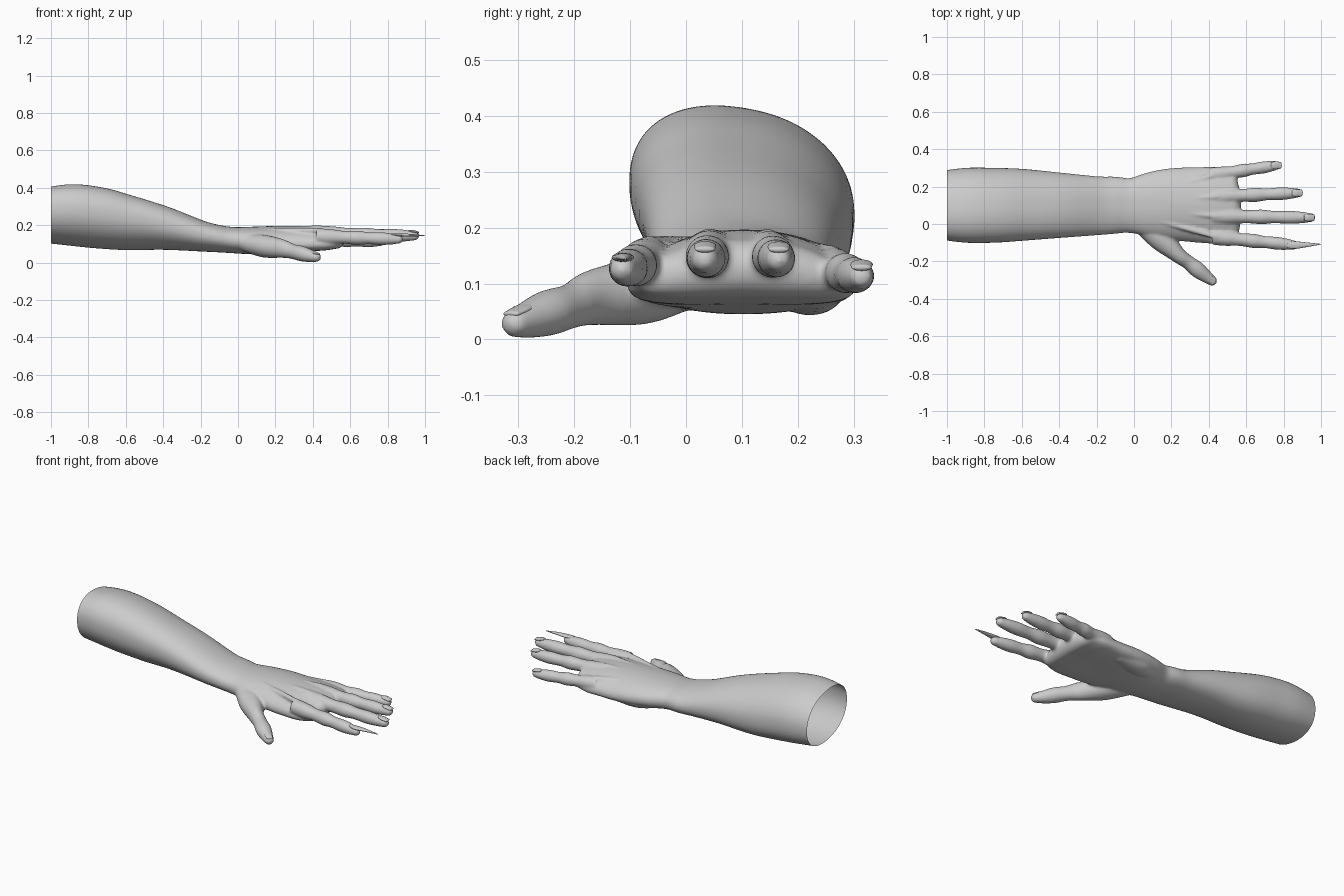
import bpy, bmesh, math
from mathutils import Vector

cube = bpy.data.objects.get("Cube")
if cube:
    bpy.data.objects.remove(cube, do_unlink=True)

skin = bpy.data.materials.new("plain_grey")
skin.use_nodes = True
GREY = (0.6, 0.6, 0.6, 1)
skin.diffuse_color = GREY
skin.node_tree.nodes["Principled BSDF"].inputs["Base Color"].default_value = GREY


def spline(points, steps=6):
    """Catmull-Rom resampling of rings (x, y, z, half width, half height)."""
    pts = [Vector(p) for p in points]
    out = []
    for i in range(len(pts) - 1):
        a, b, c, d = pts[max(i - 1, 0)], pts[i], pts[i + 1], pts[min(i + 2, len(pts) - 1)]
        for s in range(steps):
            t = s / steps
            out.append(b + (c - a) * (t / 2) + (a * 2 - b * 5 + c * 4 - d) * (t * t / 2)
                       + (b * 3 - a - c * 3 + d) * (t ** 3 / 2))
    return out + [pts[-1]]


def loft(bm, points, power=2, bend=None, sides=32):
    """Closed tube through rings, with a rounded far end."""
    rings = spline(points)
    centres = [Vector(r[:3]) for r in rings]
    frames = []
    for i, c in enumerate(centres):
        ahead = (centres[min(i + 1, len(rings) - 1)] - centres[max(i - 1, 0)]).normalized()
        side = Vector((0, 0, 1)).cross(ahead).normalized()
        frames.append((c, side, ahead.cross(side), rings[i][3], rings[i][4]))
    c, side, up, w, h = frames[-1]
    ahead = side.cross(up)
    for k in range(1, 6):
        ang = k * math.pi / 11
        frames.append((c + ahead * h * math.sin(ang), side, up, w * math.cos(ang), h * math.cos(ang)))
    loops = []
    for c, side, up, w, h in frames:
        loop = []
        for k in range(sides):
            ang = math.tau * k / sides
            u, v = [math.copysign(abs(f) ** (2 / power), f) for f in (math.cos(ang), math.sin(ang))]
            co = c + side * u * w + up * v * h
            if bend:
                co.z += bend(co.x, co.y - c.y)
            loop.append(bm.verts.new(co))
        loops.append(loop)
    for lo, hi in zip(loops, loops[1:]):
        for k in range(sides):
            n = (k + 1) % sides
            bm.faces.new((lo[k], lo[n], hi[n], hi[k]))
    bm.faces.new(loops[0][::-1])
    bm.faces.new(loops[-1])


def make_object(name, bm):
    bmesh.ops.recalc_face_normals(bm, faces=bm.faces)
    mesh = bpy.data.meshes.new(name)
    bm.to_mesh(mesh)
    bm.free()
    mesh.materials.append(skin)
    mesh.shade_smooth()
    obj = bpy.data.objects.new(name, mesh)
    bpy.context.collection.objects.link(obj)
    return obj


def arm_bend(x, dy):
    """Roll the forearm a little and arch the back of the hand."""
    hand = min(max(x / 0.3, 0), 1)
    roll = min(max(-x / 0.5, 0), 1)
    return -0.7 * hand * dy * dy - 0.15 * roll * dy


# Forearm and palm: x, low y, high y, low z, high z
ARM = [(-1.06, -.08, .28, .11, .39), (-.9, -.1, .3, .095, .415), (-.75, -.1, .3, .08, .4),
       (-.6, -.09, .295, .07, .36), (-.4, -.075, .275, .07, .3), (-.2, -.06, .255, .06, .225),
       (-.1, -.052, .253, .055, .2), (-.02, -.048, .245, .05, .19), (.08, -.07, .275, .045, .192),
       (.2, -.085, .298, .05, .196), (.35, -.1, .304, .06, .196), (.45, -.105, .305, .065, .19),
       (.52, -.09, .295, .075, .18)]
body = bmesh.new()
loft(body, [(x, (a + b) / 2, (c + d) / 2, (b - a) / 2, (d - c) / 2) for x, a, b, c, d in ARM],
     2.2, arm_bend, 48)

# Fingers: knuckle, tip, radius
FINGERS = {
    "index": ((.42, -.068, .14), (.86, -.113, .125), .039),
    "middle": ((.42, .042, .153), (.945, .034, .143), .04),
    "ring": ((.42, .146, .153), (.88, .166, .143), .039),
    "pinky": ((.4, .258, .125), (.768, .314, .112), .037),
}
SWELL = [(0, 1.1), (.16, 1.08), (.34, .88), (.5, .98), (.63, .82), (.78, .88), (.9, .78), (1, .6)]
for name, (base, tip, r) in FINGERS.items():
    base, tip = Vector(base), Vector(tip)
    loft(body, [(*base.lerp(tip, t), r * s, r * s) for t, s in SWELL])
    # Tendon over the back of the hand
    start = Vector((.1, .1 + (base.y - .1) * .45, .176))
    end = base + Vector((.02, 0, r * .8))
    loft(body, [(*start, .008, .008), (*start.lerp(end, .5), .013, .013), (*end, .015, .015)])

# Thumb with the pad at its root
THUMB = [(.02, .02, .11, .05, .045), (.14, -.075, .088, .066, .06), (.235, -.165, .075, .043, .05),
         (.29, -.205, .06, .038, .04), (.34, -.245, .048, .043, .041), (.385, -.28, .036, .035, .034),
         (.418, -.304, .029, .027, .026)]
loft(body, THUMB)

# Heel pad on the outer side of the palm
loft(body, [(.03, .2, .095, .03, .03), (.15, .22, .09, .06, .047), (.3, .235, .095, .05, .04)])

# Blend everything into one skin, then open the arm at its cut end
blend = make_object("blend_source", body)
remesh = blend.modifiers.new("merge", "REMESH")
remesh.mode = "VOXEL"
remesh.voxel_size = 0.007
relax = blend.modifiers.new("relax", "SMOOTH")
relax.factor = 0.5
relax.iterations = 7
bpy.context.view_layer.update()
merged = blend.evaluated_get(bpy.context.evaluated_depsgraph_get())
skin_bm = bmesh.new()
skin_bm.from_mesh(merged.to_mesh())
merged.to_mesh_clear()
bpy.data.objects.remove(blend, do_unlink=True)
bmesh.ops.bisect_plane(skin_bm, geom=skin_bm.verts[:] + skin_bm.edges[:] + skin_bm.faces[:],
                       plane_co=(-1, 0, 0), plane_no=(-1, 0, 0), clear_outer=True)
make_object("forearm_and_hand", skin_bm)

# Fingernails, with one long and pointed
for name, (base, tip, r) in FINGERS.items():
    nail = bmesh.new()
    x, y, z = tip
    z += r * .56
    if name == "index":
        rings = [(x - .04, y, z + .004, .014, .005), (x, y, z, .02, .008),
                 (x + .06, y + .002, z, .013, .007), (.997, -.108, .144, .002, .002)]
    else:
        rings = [(x - .035, y, z + .005, .014, .004), (x - .015, y, z + .002, .02, .008),
                 (x + .016, y, z - .004, .018, .006)]
    loft(nail, rings, sides=16)
    make_object(name + "_fingernail", nail)
nail = bmesh.new()
loft(nail, [(.385, -.28, .062, .014, .006), (.405, -.294, .054, .02, .008),
            (.428, -.312, .046, .018, .006)], sides=16)
make_object("thumbnail", nail)
